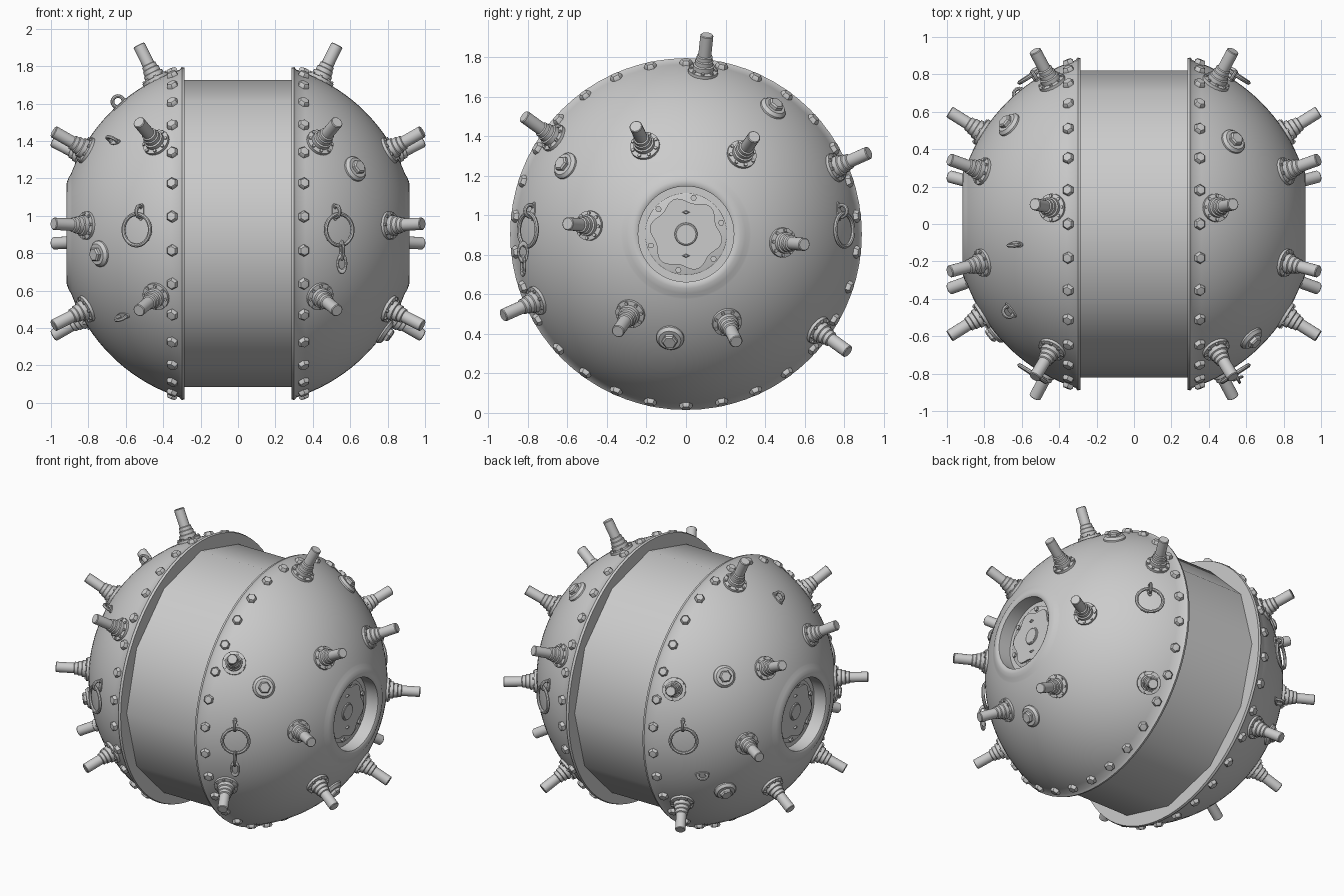
import bpy
import bmesh
from math import sin, cos, pi, radians, sqrt
from mathutils import Matrix, Vector

if "Cube" in bpy.data.objects:
    bpy.data.objects.remove(bpy.data.objects["Cube"], do_unlink=True)

MID = Vector((0, 0, 0.905))   # centre of the body
R = 0.92                      # radius of each dome
OFF = 0.03                    # dome centre offset along x

steel = bpy.data.materials.new("grey_steel")
steel.use_nodes = True
steel.diffuse_color = (0.6, 0.6, 0.6, 1)
steel.node_tree.nodes["Principled BSDF"].inputs["Base Color"].default_value = (0.6, 0.6, 0.6, 1)


def frame(loc, n, up=(0, 0, 1)):
    """Matrix at loc whose z axis is n and whose y axis leans to up."""
    z = Vector(n).normalized()
    y = Vector(up)
    y = (y - y.dot(z) * z).normalized()
    m = Matrix((y.cross(z), y, z)).transposed().to_4x4()
    m.translation = Vector(loc)
    return m


def lathe(bm, profile, steps, place=Matrix(), closed=False):
    """Spin (radius, height) points around the local z axis."""
    part = bmesh.new()
    vs = [part.verts.new((r, 0, h)) for r, h in profile]
    pairs = list(zip(vs, vs[1:])) + ([(vs[-1], vs[0])] if closed else [])
    es = [part.edges.new(p) for p in pairs]
    bmesh.ops.spin(part, geom=vs + es, cent=(0, 0, 0), axis=(0, 0, 1),
                   angle=2 * pi, steps=steps, use_merge=True)
    bmesh.ops.remove_doubles(part, verts=part.verts, dist=1e-5)
    bmesh.ops.recalc_face_normals(part, faces=part.faces)
    part.transform(place)
    tmp = bpy.data.meshes.new("tmp")
    part.to_mesh(tmp)
    part.free()
    bm.from_mesh(tmp)
    bpy.data.meshes.remove(tmp)


def torus(bm, major, minor, place=Matrix(), steps=28):
    circle = [(major + minor * cos(k * pi / 4), minor * sin(k * pi / 4)) for k in range(8)]
    lathe(bm, circle, steps, place, True)


def finish(bm, name):
    for f in bm.faces:
        f.smooth = True
    for e in bm.edges:
        e.smooth = e.calc_face_angle(0) < radians(35)
    me = bpy.data.meshes.new(name)
    bm.to_mesh(me)
    bm.free()
    me.materials.append(steel)
    return me


def put(me, name, matrix):
    ob = bpy.data.objects.new(name, me)
    bpy.context.collection.objects.link(ob)
    ob.matrix_world = matrix


def on_dome(side, y, z, lift=0.0):
    """Point and normal on a dome, for an offset y, z from the body centre."""
    n = Vector((side * sqrt(R * R - y * y - z * z), y, z)).normalized()
    return MID + Vector((side * OFF, 0, 0)) + n * (R + lift), n


# Central drum
bm = bmesh.new()
lathe(bm, [(0, -0.3), (0.82, -0.3), (0.82, 0.3), (0, 0.3)], 12)
put(finish(bm, "central_drum"), "central_drum", frame(MID, (1, 0, 0)))

# Dome with flange lip, raised rim and recessed hatch well
arc = [radians(a) for a in range(72, 20, -3)] + [radians(20.4)]
profile = [(0, 0.285), (0.886, 0.285), (0.89, 0.3)]
profile += [(R * sin(a), OFF + R * cos(a)) for a in arc]
profile += [(0.3, 0.905), (0.275, 0.915), (0.255, 0.917), (0.242, 0.91),
            (0.242, 0.82), (0, 0.82)]
bm = bmesh.new()
lathe(bm, profile, 72)
dome = finish(bm, "dome")

# Hatch: disc, scalloped plate, centre ring, bolts and two diamond studs
bm = bmesh.new()
lathe(bm, [(0, 0.81), (0.208, 0.81), (0.208, 0.828), (0.2, 0.832), (0, 0.832)], 48)
rim = []
for k in range(72):
    a = 2 * pi * k / 72
    r = 0.172 - 0.014 * cos(6 * (a - radians(18)))
    rim.append(bm.verts.new((r * cos(a), r * sin(a), 0.83)))
plate = bm.faces.new(rim)
top = bmesh.ops.extrude_face_region(bm, geom=[plate])["geom"]
bmesh.ops.translate(bm, vec=(0, 0, 0.012), verts=[v for v in top if isinstance(v, bmesh.types.BMVert)])
torus(bm, 0.05, 0.008, Matrix.Translation((0, 0, 0.842)))
lathe(bm, [(0.045, 0.83), (0.045, 0.85), (0, 0.85)], 24)
for k in range(6):
    a = radians(18 + 60 * k)
    lathe(bm, [(0.016, 0.83), (0.016, 0.845), (0, 0.845)], 6,
          Matrix.Translation((0.187 * cos(a), 0.187 * sin(a), 0)))
for s in (-1, 1):
    lathe(bm, [(0.022, 0.84), (0.012, 0.852), (0, 0.852)], 4,
          Matrix.Translation((0, 0.11 * s, 0)) @ Matrix.Diagonal((1, 0.5, 1, 1)))
hatch = finish(bm, "hatch")

# Flange bolt
bm = bmesh.new()
lathe(bm, [(0, -0.01), (0.032, -0.01), (0.032, 0.012), (0.024, 0.022), (0, 0.024)], 6)
bolt = finish(bm, "flange_bolt")

# Contact spike with bolted foot and stepped collar
bm = bmesh.new()
lathe(bm, [(0, -0.02), (0.076, -0.02), (0.076, 0.012), (0.054, 0.016), (0.054, 0.04),
           (0.046, 0.044), (0.046, 0.066), (0.04, 0.07), (0.04, 0.09), (0.033, 0.094),
           (0.033, 0.206), (0.029, 0.21), (0, 0.21)], 20)
for k in range(8):
    a = k * pi / 4
    lathe(bm, [(0.009, 0.008), (0.009, 0.022), (0, 0.022)], 6,
          Matrix.Translation((0.064 * cos(a), 0.064 * sin(a), 0)))
spike = finish(bm, "contact_spike")

# Plug with hexagon head
bm = bmesh.new()
lathe(bm, [(0, -0.02), (0.072, -0.02), (0.07, 0.006), (0.056, 0.022), (0, 0.022)], 28)
lathe(bm, [(0.04, 0.015), (0.04, 0.038), (0.032, 0.046), (0, 0.046)], 6)
plug = finish(bm, "plug")

# Lug: foot pad and upright eye
bm = bmesh.new()
lathe(bm, [(0, -0.02), (0.036, -0.02), (0.036, 0.006), (0, 0.006)], 16,
      Matrix.Diagonal((1.3, 0.5, 1, 1)))
torus(bm, 0.03, 0.01, Matrix.Translation((0, 0, 0.02)) @ Matrix.Rotation(pi / 2, 4, "X"))
lug = finish(bm, "lug")

# Mooring ring and chain link
bm = bmesh.new()
torus(bm, 0.084, 0.011, steps=40)
ring = finish(bm, "mooring_ring")
bm = bmesh.new()
torus(bm, 0.024, 0.008, Matrix.Diagonal((1, 1.8, 1, 1)), 20)
link = finish(bm, "chain_link")

# Repeat the parts on both halves
for side, label in ((1, "left"), (-1, "right")):
    axis = frame(MID, (side, 0, 0))
    put(dome, "dome_" + label, axis)
    put(hatch, "hatch_" + label, axis)
    for k in range(30):
        a = 2 * pi * k / 30
        r = sqrt(R * R - 0.32 ** 2)
        loc, n = on_dome(side, r * sin(a), r * cos(a))
        put(bolt, "flange_bolt_" + label, frame(loc, n, (1, 0, 0)))
    outer = [(0.825, 24 + 60 * k) for k in range(6) if k != 4]
    inner = [(0.49, 55 + 60 * k) for k in range(6)]
    for r, deg in outer + inner:
        loc, n = on_dome(side, r * cos(radians(deg)), r * sin(radians(deg)))
        put(spike, "contact_spike_" + label, frame(loc, n, (1, 0, 0)))
    for s in (-1, 1):
        loc, n = on_dome(side, 0.775 * s, 0.02, 0.03)
        put(ring, "mooring_ring_" + label, frame(loc, n))
        loc, n = on_dome(side, 0.772 * s, 0.115)
        put(lug, "ring_eye_" + label, frame(loc, n, n.cross((0, 0, 1))))

# Plugs, three on each half
for side, y, z in ((1, 0.44, 0.635), (1, -0.61, 0.345), (1, -0.08, -0.525),
                   (-1, 0.53, 0.4), (-1, -0.575, -0.108), (-1, 0.53, -0.39)):
    loc, n = on_dome(side, y, z)
    put(plug, "plug", frame(loc, n))

# Lifting lugs on one half
for y, z, up in ((-0.11, 0.69, (0, 1, 0)), (-0.46, 0.49, (0, 0, 1)),
                 (0.68, -0.24, (0, 0, 1)), (-0.56, -0.44, (0, 0, 1))):
    loc, n = on_dome(-1, y, z)
    put(lug, "lifting_lug", frame(loc, n, up))

# Short chain hanging from one ring
put(link, "chain_link_upper", frame((0.555, -0.825, 0.815), (1, 0.4, 0)))
put(link, "chain_link_lower", frame((0.555, -0.825, 0.745), (0.4, -1, 0)))
